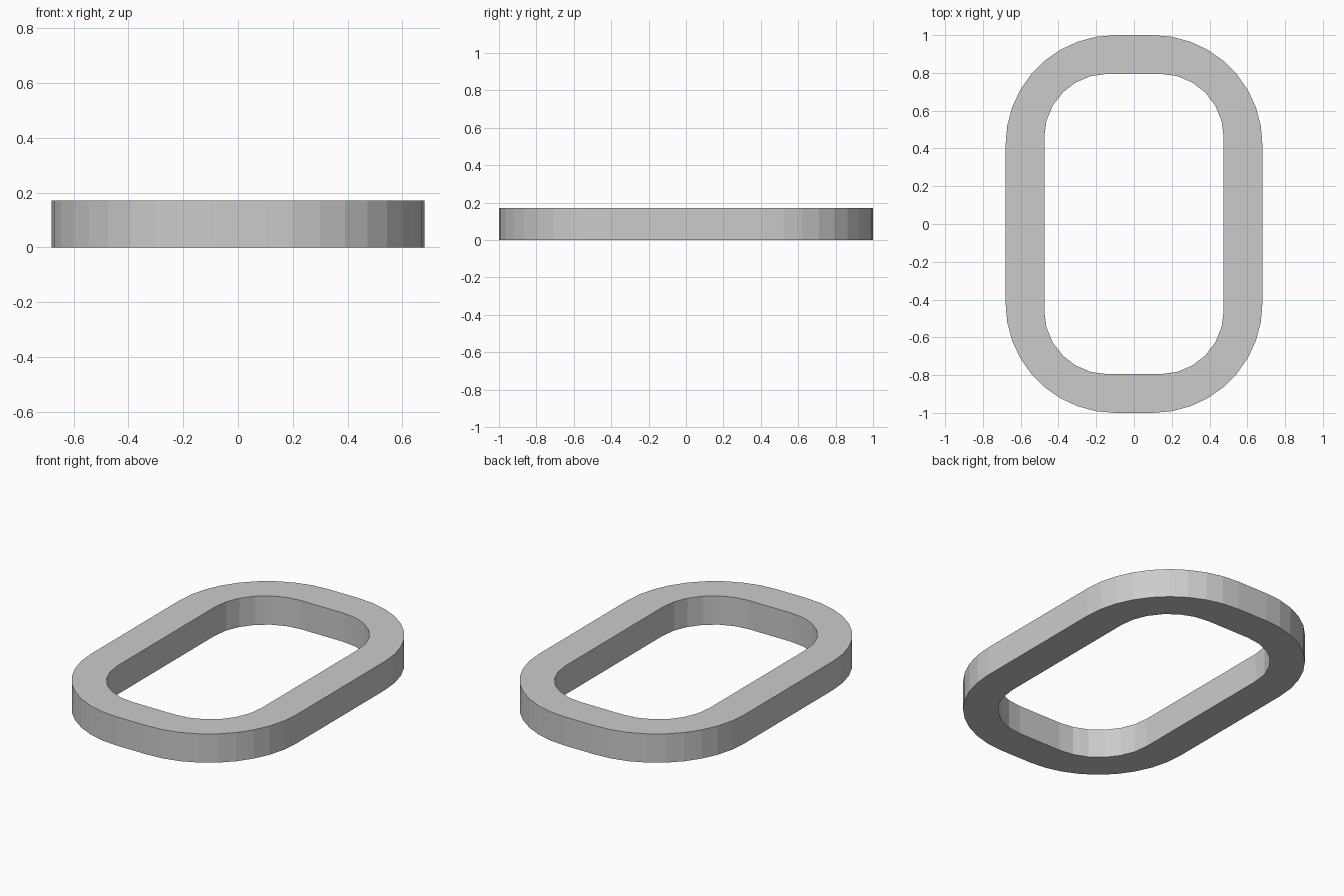
import bpy, bmesh
from math import cos, sin, pi

if "Cube" in bpy.data.objects:
    bpy.data.objects.remove(bpy.data.objects["Cube"])

HEIGHT = 0.172


def rounded_rect(hx, hy, r, seg):
    """Outline of a rounded rectangle, counter-clockwise."""
    pts = []
    for q, (sx, sy) in enumerate([(1, 1), (-1, 1), (-1, -1), (1, -1)]):
        for i in range(seg + 1):
            a = (q + i / seg) * pi / 2
            pts.append((sx * (hx - r) + r * cos(a), sy * (hy - r) + r * sin(a)))
    return pts


def add_loop(bm, pts):
    vs = [bm.verts.new((x, y, 0)) for x, y in pts]
    return [bm.edges.new((vs[i - 1], vs[i])) for i in range(len(vs))]


# Flat link profile: outer outline with an inner opening
bm = bmesh.new()
edges = add_loop(bm, rounded_rect(0.68, 1.0, 0.58, 9))
edges += add_loop(bm, rounded_rect(0.475, 0.795, 0.335, 6))
bmesh.ops.triangle_fill(bm, edges=edges, use_beauty=True)

# Extrude to full thickness, keeping the bottom face
ext = bmesh.ops.extrude_face_region(bm, geom=bm.faces[:], use_keep_orig=True)
top = [v for v in ext["geom"] if isinstance(v, bmesh.types.BMVert)]
bmesh.ops.translate(bm, verts=top, vec=(0, 0, HEIGHT))
bmesh.ops.recalc_face_normals(bm, faces=bm.faces[:])

mesh = bpy.data.meshes.new("oval_ring")
bm.to_mesh(mesh)
bm.free()
ring = bpy.data.objects.new("oval_ring", mesh)
bpy.context.collection.objects.link(ring)
